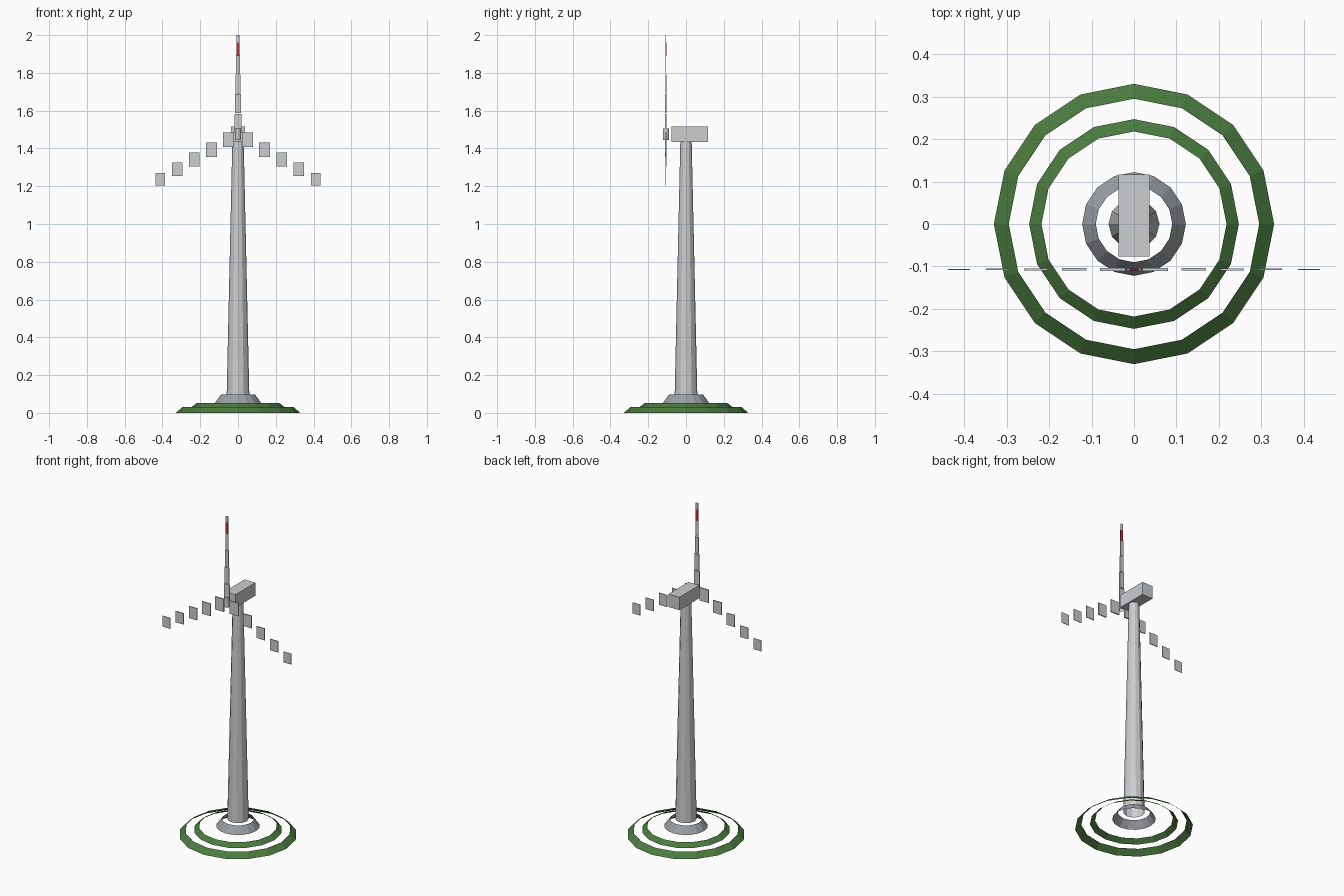
import bpy
import bmesh
from math import sin, cos, tau
from mathutils import Matrix, Vector

cube = bpy.data.objects.get("Cube")
if cube:
    bpy.data.objects.remove(cube, do_unlink=True)


def material(name, rgb):
    mat = bpy.data.materials.new(name)
    mat.use_nodes = True
    color = (*rgb, 1)
    mat.diffuse_color = color
    mat.node_tree.nodes["Principled BSDF"].inputs["Base Color"].default_value = color
    return mat


PALE = material("pale grey paint", (0.60, 0.61, 0.63))
CONCRETE = material("concrete grey", (0.33, 0.35, 0.38))
GRASS = material("grass green", (0.07, 0.20, 0.05))
RED = material("warning red", (0.60, 0.03, 0.03))


def add_object(name, bm, mat):
    bmesh.ops.recalc_face_normals(bm, faces=bm.faces)
    mesh = bpy.data.meshes.new(name)
    bm.to_mesh(mesh)
    bm.free()
    mesh.materials.append(mat)
    obj = bpy.data.objects.new(name, mesh)
    bpy.context.collection.objects.link(obj)
    return obj


def band(name, mat, sides, r_low, r_high, z_low, z_high, y=0):
    """Open tapered wall with no end caps."""
    bm = bmesh.new()
    rings = []
    for r, z in ((r_low, z_low), (r_high, z_high)):
        rings.append([bm.verts.new((r * cos(tau * i / sides), y + r * sin(tau * i / sides), z))
                      for i in range(sides)])
    low, high = rings
    for i in range(sides):
        j = (i + 1) % sides
        bm.faces.new((low[i], low[j], high[j], high[i]))
    # An open wall has no inside to measure, so the winding above sets its direction
    mesh = bpy.data.meshes.new(name)
    bm.to_mesh(mesh)
    bm.free()
    mesh.materials.append(mat)
    obj = bpy.data.objects.new(name, mesh)
    bpy.context.collection.objects.link(obj)
    return obj


def box(name, mat, center, size):
    bm = bmesh.new()
    bmesh.ops.create_cube(bm, size=1, matrix=Matrix.Translation(center) @ Matrix.Diagonal((*size, 1)))
    return add_object(name, bm, mat)


# Ground rings, footing and tower
band("outer_grass_ring", GRASS, 16, 0.33, 0.295, 0, 0.03)
band("inner_grass_ring", GRASS, 16, 0.247, 0.218, 0.03, 0.053)
band("footing", CONCRETE, 16, 0.122, 0.09, 0.053, 0.097)
band("tower", PALE, 12, 0.06, 0.03, 0.097, 1.44)

# Machine housing and hub
box("nacelle", PALE, (0, 0.02, 1.475), (0.074, 0.194, 0.08))
ROTOR = Vector((0, -0.107, 1.475))
band("hub", PALE, 12, 0.016, 0.016, 1.445, 1.505, ROTOR.y)

# Blades: five separate panels on each arm, thinner toward the tip
for i in range(5):
    reach = 0.0577 + 0.1045 * i
    width = 0.036 - 0.005 * i
    thick = 0.0075 - 0.0013 * i
    box(f"upper_blade_{i + 1}", PALE, ROTOR + Vector((0, 0, reach)), (width, thick, 0.1))
    for side, label in ((1, "left"), (-1, "right")):
        offset = Vector((side * reach * cos(tau / 12), 0, -reach * sin(tau / 12)))
        box(f"{label}_blade_{i + 1}", PALE, ROTOR + offset,
            (0.06 - 0.0022 * i, thick, 0.079 - 0.003 * i))

# Warning band on the upper blade
box("warning_band", RED, ROTOR + Vector((0, 0, 0.45)), (0.018, 0.005, 0.07))
